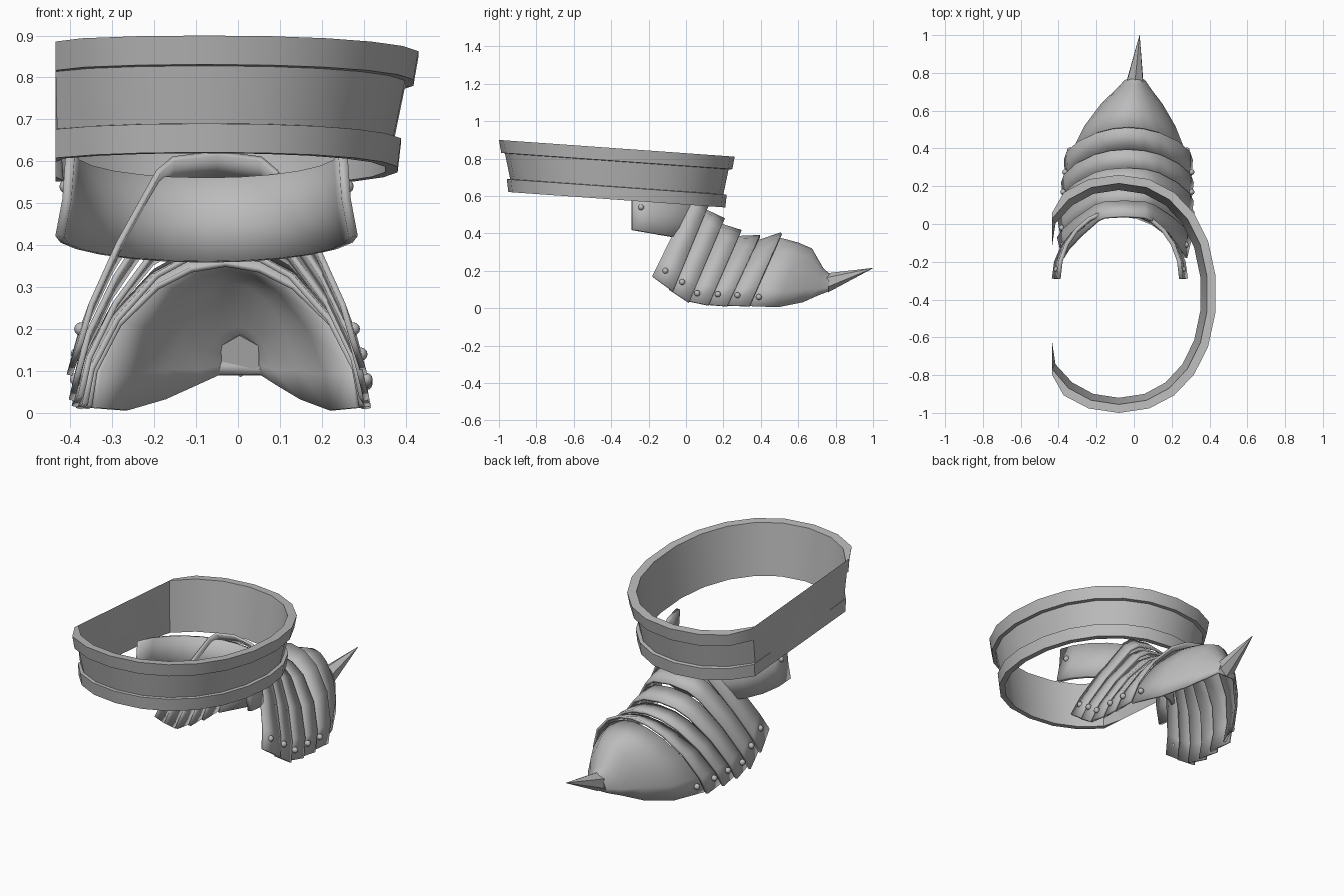
import bpy, bmesh, math
from mathutils import Vector

if "Cube" in bpy.data.objects:
    bpy.data.objects.remove(bpy.data.objects["Cube"], do_unlink=True)

steel = bpy.data.materials.new("grey steel")
steel.use_nodes = True
steel.diffuse_color = (0.5, 0.5, 0.5, 1)
steel.node_tree.nodes["Principled BSDF"].inputs["Base Color"].default_value = (0.5, 0.5, 0.5, 1)


def finish(name, bm, thickness=0.0, angle=32):
    bmesh.ops.recalc_face_normals(bm, faces=bm.faces)
    mesh = bpy.data.meshes.new(name)
    bm.to_mesh(mesh)
    bm.free()
    mesh.materials.append(steel)
    obj = bpy.data.objects.new(name, mesh)
    bpy.context.collection.objects.link(obj)
    if thickness:
        mod = obj.modifiers.new("thickness", "SOLIDIFY")
        mod.thickness = thickness
        mod.offset = 0
    bpy.ops.object.select_all(action="DESELECT")
    obj.select_set(True)
    bpy.context.view_layer.objects.active = obj
    bpy.ops.object.shade_smooth_by_angle(angle=math.radians(angle))
    return obj


def loft(rows, close_u=False, close_v=False, cap_end=False):
    """Skin a grid of points; u runs across rows, v along each row."""
    bm = bmesh.new()
    grid = [[bm.verts.new(p) for p in row] for row in rows]
    nu, nv = len(grid), len(grid[0])
    for i in range(nu if close_u else nu - 1):
        for j in range(nv if close_v else nv - 1):
            a, b = grid[i], grid[(i + 1) % nu]
            k = (j + 1) % nv
            bm.faces.new((a[j], a[k], b[k], b[j]))
    if cap_end:
        bm.faces.new(grid[-1])
    return bm


# Large oval collar: flanged profile swept round, flattened on its right side
PROFILE = [(0, 0), (-.012, -.068), (-.032, -.07), (-.06, -.205),
           (-.042, -.207), (-.05, -.275), (-.08, -.275), (-.045, 0)]
SEGMENTS = 22


def power(v):
    return math.copysign(abs(v) ** 0.92, v)


rows = []
for i in range(SEGMENTS):
    t = math.tau * i / SEGMENTS - math.pi / 2
    row = []
    for r, h in PROFILE:
        x = max(-0.435, -0.08 + (0.515 + r) * power(math.cos(t)))
        y = -0.37 + (0.63 + r) * power(math.sin(t))
        row.append((x, y, 0.9 + h - 0.071 * (y + 1)))
    rows.append(row)
finish("collar", loft(rows, True, True))

# Curved neck band hanging under the collar
rows = []
for i in range(13):
    t = math.pi * i / 12
    c, s = math.cos(t), math.sin(t)
    rows.append([(-0.075 + w * c, -0.29 + d * s, z - 0.06 * s)
                 for w, d, z in ((.35, .34, .42), (.333, .355, .51), (.325, .365, .62))])
finish("neck_band", loft(rows), 0.022)

# Arched cross-sections, blending from a steep trapezoid to a round arch
STEEP = [(1, 0), (.92, .2), (.72, .52), (.43, .9), (.32, .97), (0, 1)]
ROUND = [(1, 0), (.96, .25), (.78, .58), (.5, .84), (.25, .96), (0, 1)]


def arch(foot_y, foot_z, top_y, top_z, width, cx, roundness):
    half = []
    for (sx, sh), (rx, rh) in zip(STEEP, ROUND):
        x = sx + (rx - sx) * roundness
        h = sh + (rh - sh) * roundness
        half.append((x * width, foot_y + (top_y - foot_y) * h, foot_z + (top_z - foot_z) * h))
    left = [Vector((cx + x, y, z)) for x, y, z in half]
    right = [Vector((cx - x, y, z)) for x, y, z in half[-2::-1]]
    return left + right


# Overlapping lames: front edge and rear edge of each
LAMES = [
    ((-.18, .17, .04, .62, .325), (-.07, .09, .12, .55, .352)),
    ((-.09, .10, .11, .52, .335), (.015, .03, .205, .475, .352)),
    ((0, .04, .19, .445, .335), (.12, .015, .295, .412, .35)),
    ((.10, .02, .28, .38, .33), (.22, .01, .395, .385, .345)),
    ((.20, .015, .38, .355, .325), (.34, .01, .51, .40, .335)),
]
for i, (front, rear) in enumerate(LAMES):
    cx = -0.05 + 0.005 * i
    k = i / 4
    rows = [arch(*front, cx, k), arch(*rear, cx, min(1, k + .15))]
    finish("lame_%d" % (i + 1), loft(rows), 0.014)

# Pointed end cap, open underneath
CAP = [(.325, .012, .50, .372, .315, -.03), (.49, .006, .60, .345, .245, -.022),
       (.62, .032, .67, .315, .165, -.012), (.70, .068, .73, .21, .095, -.002),
       (.755, .09, .765, .18, .052, .005)]
finish("end_cap", loft([arch(*s, 1) for s in CAP], cap_end=True), 0.012, 40)

# Six-sided spike
base, tip = Vector((.005, .745, .135)), Vector((.03, 1.0, .215))
bm = bmesh.new()
bmesh.ops.create_cone(bm, cap_ends=True, segments=6, radius1=.052, radius2=.001,
                      depth=(tip - base).length)
turn = (tip - base).to_track_quat("Z", "Y")
for v in bm.verts:
    v.co = turn @ v.co + (base + tip) / 2
finish("spike", bm, angle=20)

# Rivets on both sides of each plate: y, z, half width, centre
RIVETS = [(-.11, .20, .325, -.05), (-.02, .14, .338, -.045), (.06, .08, .345, -.04),
          (.17, .075, .34, -.035), (.275, .07, .335, -.03), (.39, .06, .31, -.03),
          (-.24, .54, .335, -.075)]
for n, (y, z, w, cx) in enumerate(RIVETS):
    for side, name in ((1, "left"), (-1, "right")):
        bm = bmesh.new()
        bmesh.ops.create_uvsphere(bm, u_segments=8, v_segments=6, radius=.016)
        for v in bm.verts:
            v.co += Vector((cx + side * w, y, z))
        finish("rivet_%s_%d" % (name, n + 1), bm, angle=50)
